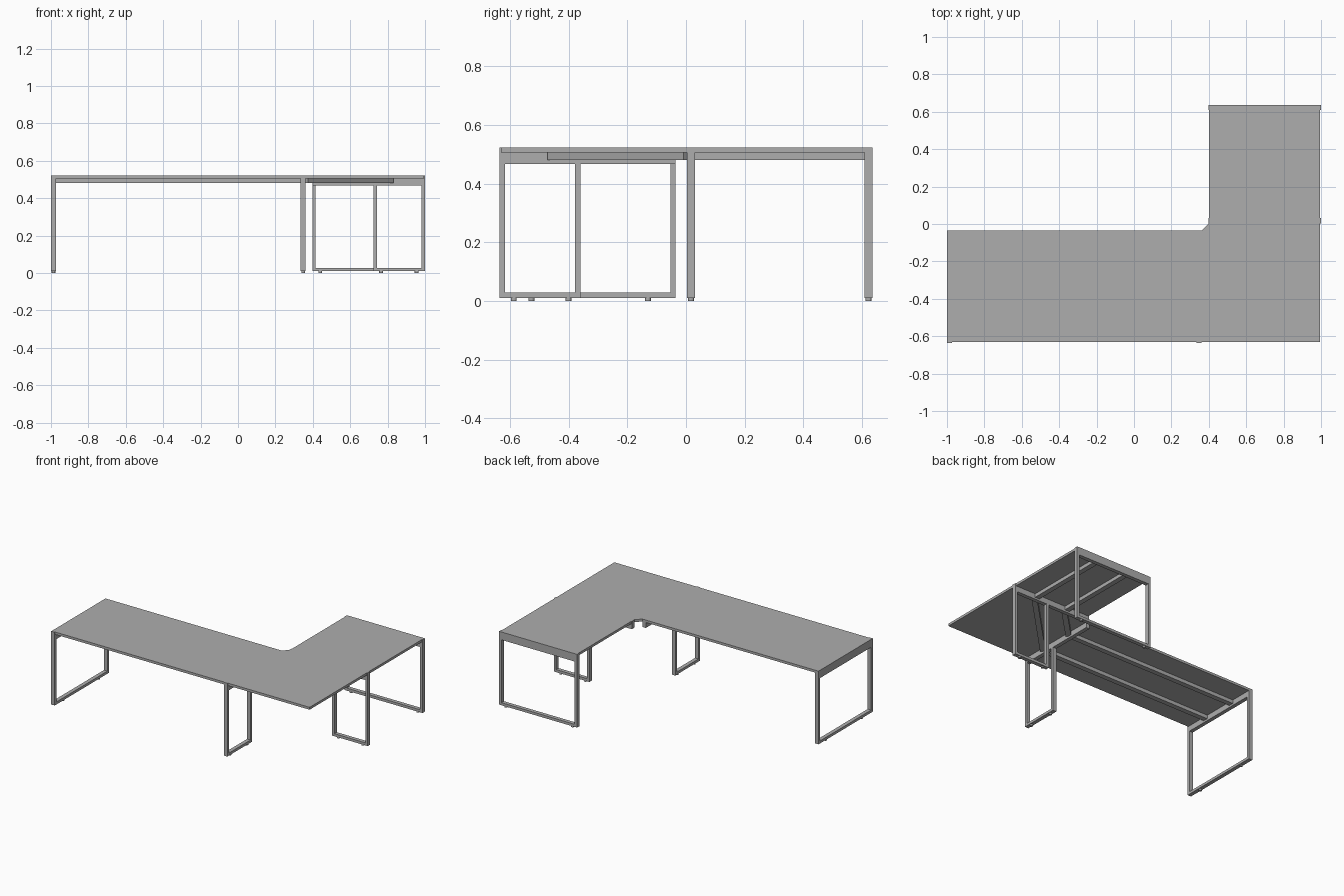
import bpy, bmesh, math
from mathutils import Vector, Matrix

old = bpy.data.objects.get("Cube")
if old:
    bpy.data.objects.remove(old, do_unlink=True)

# One grey finish for the whole desk
grey = bpy.data.materials.new("desk_grey")
grey.use_nodes = True
grey.diffuse_color = (0.42, 0.42, 0.42, 1)
grey.node_tree.nodes["Principled BSDF"].inputs["Base Color"].default_value = (0.42, 0.42, 0.42, 1)

TOP = 0.522       # upper surface
BOARD = 0.505     # underside of the boards
BEAM = 0.467      # underside of the frame beams
BAR = 0.018       # frame tube, seen face on
DEEP = 0.027      # frame tube, seen edge on
FOOT = 0.01


def finish(name, bm):
    bmesh.ops.recalc_face_normals(bm, faces=bm.faces[:])
    mesh = bpy.data.meshes.new(name)
    bm.to_mesh(mesh)
    bm.free()
    mesh.materials.append(grey)
    obj = bpy.data.objects.new(name, mesh)
    bpy.context.collection.objects.link(obj)
    return obj


def slab(name, outline, z0, z1):
    """Extrude a flat outline between two heights."""
    bm = bmesh.new()
    face = bm.faces.new([bm.verts.new((x, y, z0)) for x, y in outline])
    new = bmesh.ops.extrude_face_region(bm, geom=[face])["geom"]
    bmesh.ops.translate(bm, vec=(0, 0, z1 - z0),
                        verts=[v for v in new if isinstance(v, bmesh.types.BMVert)])
    return finish(name, bm)


def rect(x0, x1, y0, y1):
    return [(x0, y0), (x1, y0), (x1, y1), (x0, y1)]


def add_box(bm, lo, hi):
    lo, hi = Vector(lo), Vector(hi)
    bmesh.ops.create_cube(bm, size=1, matrix=Matrix.Translation((lo + hi) / 2)
                          @ Matrix.Diagonal((*(hi - lo), 1)))


def frame(name, axis, across, beam, legs, feet):
    """Loop leg under a deep beam; axis is the direction the frame spans."""
    c0, c1 = across, across + DEEP

    def point(along, c, z):
        return (along, c, z) if axis == "x" else (c, along, z)

    bm = bmesh.new()
    a, b = legs
    for s0, s1, z0, z1 in ((beam[0], beam[1], BEAM, TOP),
                           (a, a + BAR, FOOT + BAR, BEAM),
                           (b - BAR, b, FOOT + BAR, BEAM),
                           (a, b, FOOT, FOOT + BAR)):
        add_box(bm, point(s0, c0, z0), point(s1, c1, z1))
    # levelling feet
    for f in feet:
        bmesh.ops.create_cone(bm, cap_ends=True, segments=16, radius1=0.01, radius2=0.01,
                              depth=FOOT,
                              matrix=Matrix.Translation(point(f, (c0 + c1) / 2, FOOT / 2)))
    return finish(name, bm)


def rail(name, p, q, width=0.035):
    """Straight support rail under the boards."""
    p, q = Vector(p), Vector(q)
    d = (q - p).normalized()
    n = Vector((-d.y, d.x)) * width / 2
    return slab(name, [p + n, p - n, q - n, q + n], 0.48, BOARD)


# Boards
slab("main_top", rect(-0.973, 0.335, -0.63, -0.035), BOARD, TOP)
slab("return_top", rect(0.4, 0.995, 0.031, 0.609), BOARD, TOP)
slab("corner_top", [(0.362, -0.63), (0.995, -0.63), (0.995, 0.004),
                    (0.4, 0.004), (0.362, -0.035)], BOARD, TOP)

# End frames are full width, inner frames have narrow legs at the outer side
frame("main_end_frame", "y", -1.0, (-0.635, -0.035), (-0.635, -0.035), (-0.527, -0.13))
frame("main_inner_frame", "y", 0.335, (-0.635, -0.035), (-0.635, -0.36), (-0.587, -0.40))
frame("return_end_frame", "x", 0.609, (0.397, 1.0), (0.397, 1.0), (0.44, 0.955))
frame("return_inner_frame", "x", 0.004, (0.397, 1.0), (0.725, 1.0), (0.765, 0.955))

# Rails run along each wing and cross the corner diagonally
for side, y, x in (("outer", -0.46, 0.82), ("inner", -0.21, 0.575)):
    rail(side + "_main_rail", (-0.973, y), (0.335, y))
    rail(side + "_return_rail", (x, 0.031), (x, 0.609))
    rail(side + "_corner_rail", (0.362, y), (x, 0.004))
